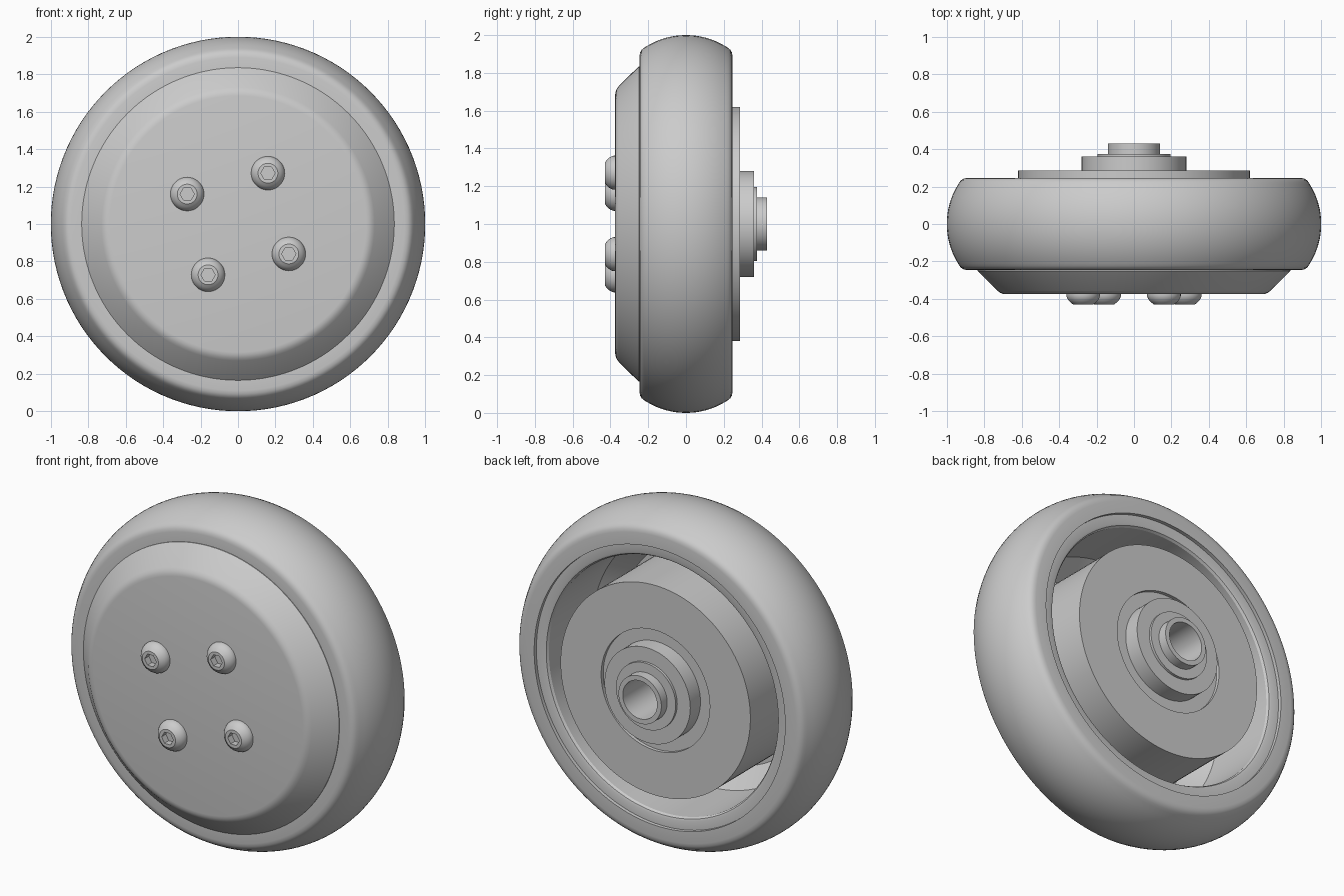
import bpy, bmesh
from math import sin, cos, pi, radians, sqrt

cube = bpy.data.objects.get("Cube")
if cube:
    bpy.data.objects.remove(cube, do_unlink=True)

grey = bpy.data.materials.new("plain grey")
grey.use_nodes = True
grey.diffuse_color = (0.6, 0.6, 0.6, 1)
grey.node_tree.nodes["Principled BSDF"].inputs["Base Color"].default_value = (0.6, 0.6, 0.6, 1)


def hexagon(angle):
    """Radius factor that turns a circle into a hexagon."""
    return cos(pi / 6) / cos(angle % (pi / 3) - pi / 6)


def lathe(name, profile, centre=(0, 0, 1), steps=120, closed=False, hex_from=None, angle=30):
    """Revolve (radius, y) points about the y axis; points from hex_from on are hexagonal."""
    bm = bmesh.new()
    rings = []
    for k, (r, y) in enumerate(profile):
        if r == 0:
            rings.append([bm.verts.new((0, y, 0))] * steps)
            continue
        ring = []
        for i in range(steps):
            a = 2 * pi * i / steps
            f = hexagon(a) if hex_from is not None and k >= hex_from else 1
            ring.append(bm.verts.new((r * f * cos(a), y, r * f * sin(a))))
        rings.append(ring)
    pairs = list(zip(rings, rings[1:]))
    if closed:
        pairs.append((rings[-1], rings[0]))
    for p, q in pairs:
        for i in range(steps):
            j = (i + 1) % steps
            corners = list(dict.fromkeys((p[i], p[j], q[j], q[i])))
            bm.faces.new(corners)
    bmesh.ops.recalc_face_normals(bm, faces=bm.faces)
    mesh = bpy.data.meshes.new(name)
    bm.to_mesh(mesh)
    bm.free()
    mesh.materials.append(grey)
    obj = bpy.data.objects.new(name, mesh)
    obj.location = centre
    bpy.context.collection.objects.link(obj)
    bpy.ops.object.select_all(action='DESELECT')
    obj.select_set(True)
    bpy.context.view_layer.objects.active = obj
    bpy.ops.object.shade_smooth_by_angle(angle=radians(angle))
    return obj


# Tyre: crowned tread with rounded shoulders, mirrored front to back
shoulder = [(0.82, 0.246), (0.89, 0.246), (0.908, 0.243), (0.922, 0.235), (0.932, 0.224)]
crown = []
for i in range(17):
    y = 0.21 - 0.42 * i / 16
    crown.append((0.6 + sqrt(0.16 - y * y), y))
lathe("tyre", shoulder + crown + [(r, -y) for r, y in reversed(shoulder)], closed=True)

# Wheel dish: bevelled front cap, rim barrel, rear lip and deep recess
dish = [(0, -0.375), (0.685, -0.375), (0.7, -0.373), (0.715, -0.367), (0.73, -0.356),
        (0.835, -0.25), (0.835, 0.235), (0.82, 0.235), (0.82, 0.225),
        (0.77, 0.225), (0.758, 0.221), (0.75, 0.208),
        (0.75, -0.2), (0.65, -0.31), (0, -0.31)]
lathe("wheel_dish", dish)

# Motor drum with a shallow ring recess and stepped shaft boss, bored out
drum = [(0.62, -0.305), (0.62, 0.285), (0.355, 0.285), (0.355, 0.265),
        (0.28, 0.265), (0.28, 0.36), (0.195, 0.36), (0.195, 0.375),
        (0.14, 0.375), (0.14, 0.43), (0.112, 0.43), (0.112, 0.1),
        (0, 0.1), (0, -0.305)]
lathe("hub_drum", drum[:-1])

# Four button-head bolts with hexagonal sockets
bolt = [(0.09, -0.37), (0.09, -0.383), (0.086, -0.396), (0.078, -0.409), (0.067, -0.42),
        (0.053, -0.43), (0.038, -0.43), (0.038, -0.39), (0, -0.39)]
for i in range(4):
    a = radians(59.5 + 90 * i)
    lathe(f"bolt_{i + 1}", bolt, (0.315 * cos(a), 0, 1 + 0.315 * sin(a)),
          steps=36, hex_from=6)
